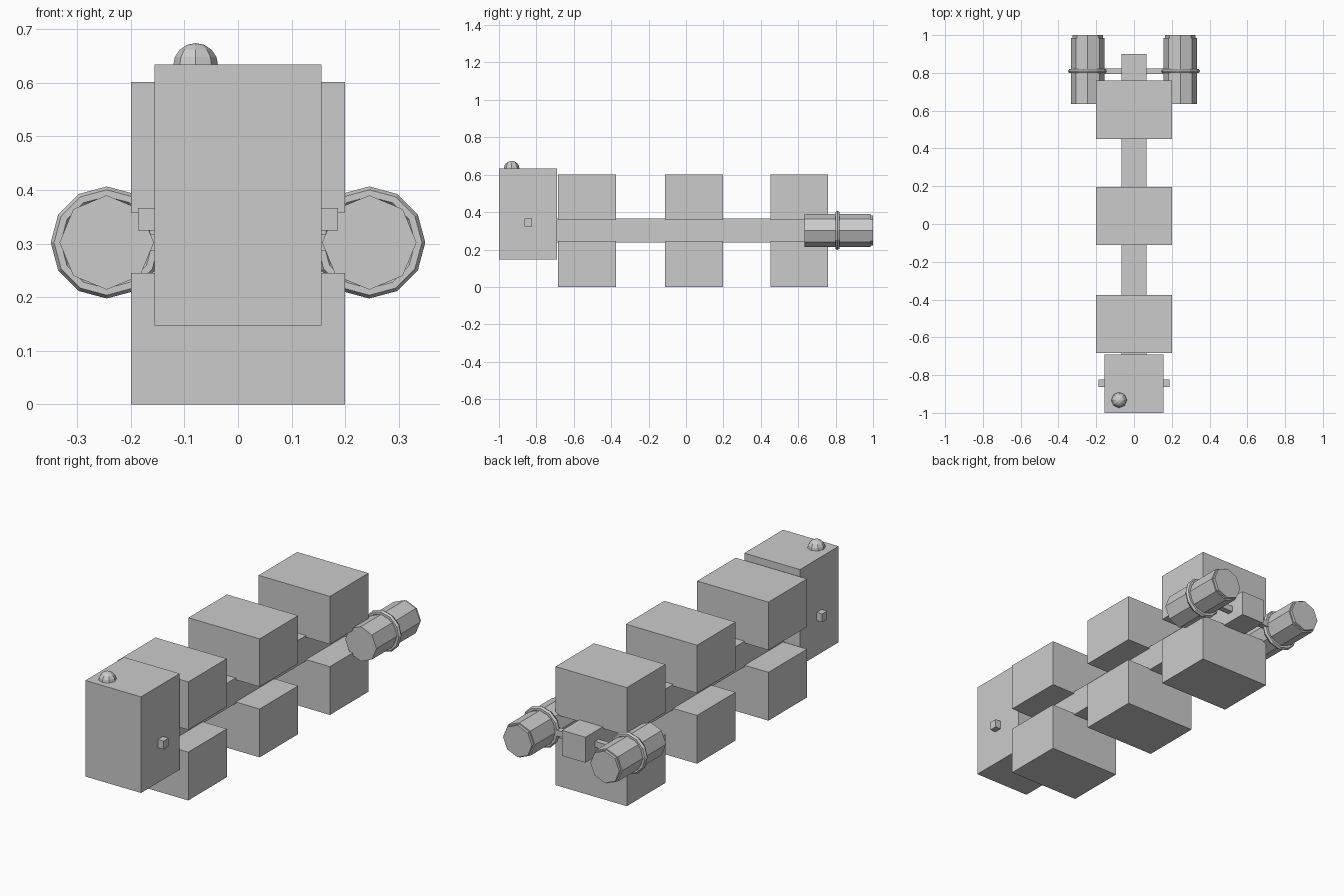
import bpy
from math import pi

if "Cube" in bpy.data.objects:
    bpy.data.objects.remove(bpy.data.objects["Cube"])


def box(name, x0, x1, y0, y1, z0, z1):
    bpy.ops.mesh.primitive_cube_add(size=1, location=((x0 + x1) / 2, (y0 + y1) / 2, (z0 + z1) / 2))
    ob = bpy.context.object
    ob.name = name
    ob.scale = (x1 - x0, y1 - y0, z1 - z0)
    bpy.ops.object.transform_apply(location=False, rotation=False, scale=True)
    return ob


def tube(name, x, r, y0, y1):
    # octagonal cylinder along y
    bpy.ops.mesh.primitive_cylinder_add(vertices=8, radius=r, depth=y1 - y0,
                                        location=(x, (y0 + y1) / 2, ENGINE_Z),
                                        rotation=(pi / 2, 0, 0))
    bpy.context.object.name = name


ENGINE_Z = 0.302

# Command cabin and central spine
box("cabin", -0.156, 0.156, -1.0, -0.69, 0.147, 0.634)
box("spine", -0.066, 0.066, -0.70, 0.90, 0.238, 0.367)

# Roof dome, half sunk into the cabin
bpy.ops.mesh.primitive_uv_sphere_add(segments=8, ring_count=8, radius=0.042,
                                     location=(-0.079, -0.932, 0.632))
bpy.context.object.name = "roof_dome"

# Cargo containers above and below the spine
for i, y in enumerate((-0.684, -0.112, 0.451)):
    box(f"upper_container_{i + 1}", -0.2, 0.2, y, y + 0.309, 0.358, 0.601)
    box(f"lower_container_{i + 1}", -0.2, 0.2, y, y + 0.309, 0.0, 0.245)

# Crossbar carrying the engines
box("engine_crossbar", -0.2, 0.2, 0.794, 0.824, 0.287, 0.317)

for side, s in (("left", -1), ("right", 1)):
    # Side nub on the cabin
    x0, x1 = sorted((s * 0.145, s * 0.187))
    box(f"{side}_cabin_nub", x0, x1, -0.864, -0.824, 0.324, 0.366)
    # Engine body, recessed rear cap and clamp ring
    x = s * 0.245
    tube(f"{side}_engine", x, 0.088, 0.634, 0.986)
    tube(f"{side}_engine_cap", x, 0.081, 0.98, 1.0)
    bpy.ops.mesh.primitive_torus_add(major_radius=0.092, minor_radius=0.0125,
                                     major_segments=12, minor_segments=6,
                                     location=(x, 0.809, ENGINE_Z), rotation=(pi / 2, 0, 0))
    bpy.context.object.name = f"{side}_engine_ring"
